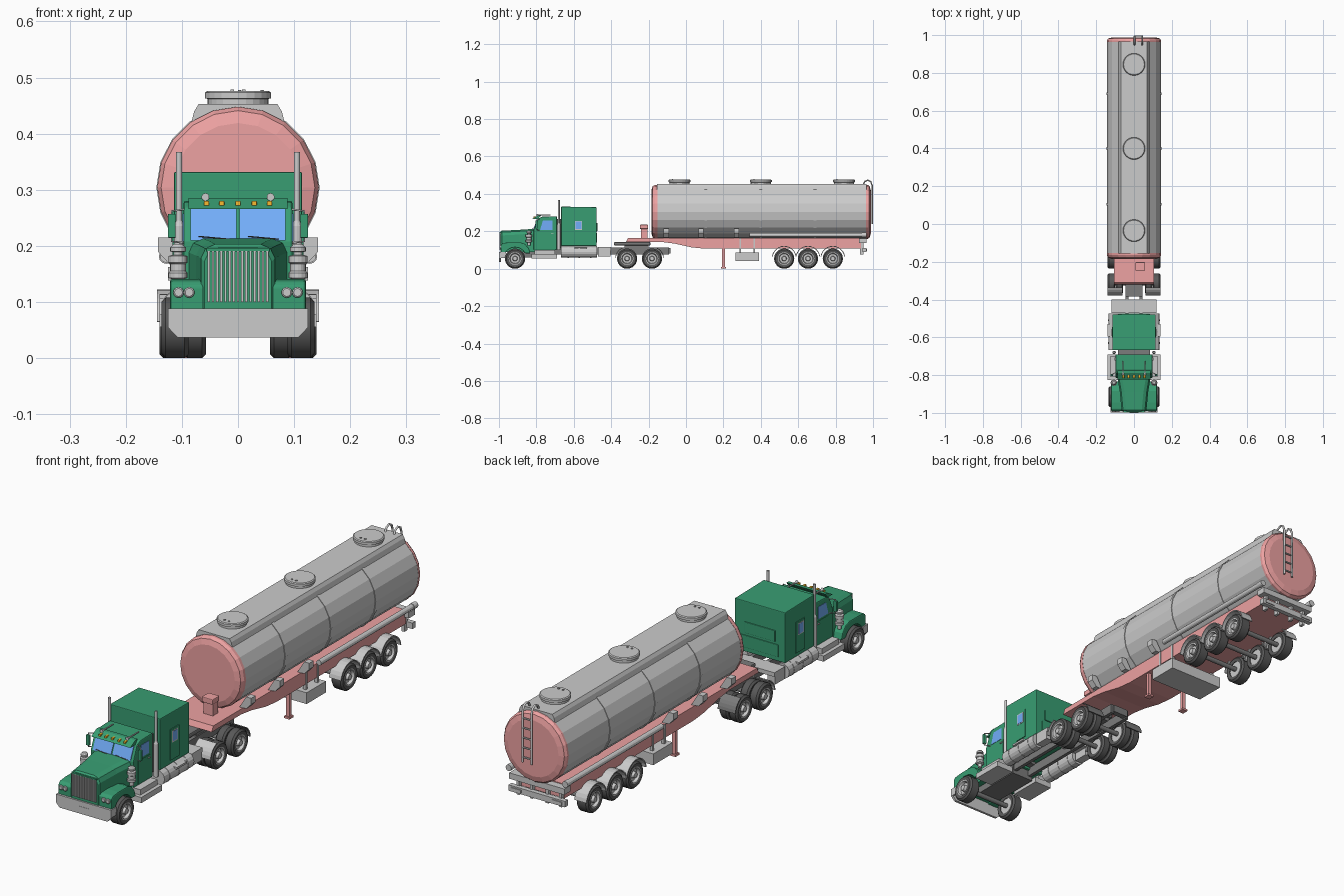
import bpy, bmesh
from math import sin, cos, pi, radians

if "Cube" in bpy.data.objects:
    bpy.data.objects.remove(bpy.data.objects["Cube"])


def material(name, rgb):
    m = bpy.data.materials.new(name)
    m.diffuse_color = (*rgb, 1)
    m.use_nodes = True
    m.node_tree.nodes["Principled BSDF"].inputs["Base Color"].default_value = m.diffuse_color
    return m


RED = material("red", (0.85, 0.36, 0.36))
GREEN = material("green", (0.04, 0.34, 0.17))
BLUE = material("glass_blue", (0.17, 0.42, 0.95))
BLACK = material("black", (0.1, 0.1, 0.1))
DARK = material("dark_grey", (0.2, 0.2, 0.2))
AMBER = material("amber", (0.95, 0.5, 0.03))
AXES = {"x": lambda a, b, h: (h, a, b), "y": lambda a, b, h: (a, h, b), "z": lambda a, b, h: (a, b, h)}


def loft(name, rings, mat=None, mirror=False, bevel=0, caps=True, wrap=False, smooth=False):
    """Skin a list of equal rings of points."""
    bm = bmesh.new()
    vs = [[bm.verts.new(p) for p in r] for r in rings]
    n = len(rings[0])
    pairs = list(zip(vs, vs[1:])) + ([(vs[-1], vs[0])] if wrap else [])
    for a, b in pairs:
        for i in range(n):
            j = (i + 1) % n
            bm.faces.new((a[i], a[j], b[j], b[i]))
    if caps and not wrap:
        bm.faces.new(vs[0])
        bm.faces.new(vs[-1])
    bmesh.ops.remove_doubles(bm, verts=bm.verts, dist=1e-5)
    bmesh.ops.recalc_face_normals(bm, faces=bm.faces)
    me = bpy.data.meshes.new(name)
    bm.to_mesh(me)
    bm.free()
    ob = bpy.data.objects.new(name, me)
    bpy.context.collection.objects.link(ob)
    if mat:
        me.materials.append(mat)
    if smooth:
        bpy.ops.object.select_all(action='DESELECT')
        ob.select_set(True)
        bpy.context.view_layer.objects.active = ob
        bpy.ops.object.shade_smooth_by_angle(angle=radians(30))
    if bevel:
        b = ob.modifiers.new("bevel", 'BEVEL')
        b.width, b.segments = bevel, 2
    if mirror:
        ob.modifiers.new("mirror", 'MIRROR')
    return ob


def prism(name, pts, lo, hi, axis, mat=None, **kw):
    return loft(name, [[AXES[axis](a, b, h) for a, b in pts] for h in (lo, hi)], mat, **kw)


def box(name, x, y, z, mat=None, **kw):
    return prism(name, [(x[0], y[0]), (x[1], y[0]), (x[1], y[1]), (x[0], y[1])], *z, "z", mat, **kw)


def lathe(name, prof, c, axis, mat=None, n=20, **kw):
    """Spin (radius, height) points about an axis through c."""
    rings = []
    for r, h in prof:
        loc = [AXES[axis](r * sin(2 * pi * i / n), r * cos(2 * pi * i / n), h) for i in range(n)]
        rings.append([tuple(p + q for p, q in zip(v, c)) for v in loc])
    kw.setdefault("caps", prof[0][0] > 0)
    return loft(name, rings, mat, **kw)


def rod(name, r, c, axis, lo, hi, mat=None, n=12, **kw):
    return lathe(name, [(r, lo), (r, hi)], c, axis, mat, n, **kw)


def tube(name, pts, r, mirror=False, mat=None):
    cu = bpy.data.curves.new(name, 'CURVE')
    cu.dimensions, cu.bevel_depth, cu.bevel_resolution, cu.use_fill_caps = '3D', r, 1, True
    s = cu.splines.new('POLY')
    s.points.add(len(pts) - 1)
    for p, q in zip(s.points, pts):
        p.co = (*q, 1)
    ob = bpy.data.objects.new(name, cu)
    bpy.context.collection.objects.link(ob)
    bpy.ops.object.select_all(action='DESELECT')
    ob.select_set(True)
    bpy.context.view_layer.objects.active = ob
    bpy.ops.object.convert(target='MESH')
    ob = bpy.context.object
    if mat:
        ob.data.materials.append(mat)
    if mirror:
        ob.modifiers.new("mirror", 'MIRROR')


def arc(cy, cz, r, a0, a1, n=12):
    return [(cy + r * cos(radians(a0 + (a1 - a0) * i / n)), cz + r * sin(radians(a0 + (a1 - a0) * i / n)))
            for i in range(n + 1)]


def wheel(name, x, y, w):
    c = (x, y, 0.054)
    lathe(name + "_tire", [(.033, -w + .003), (.047, -w), (.054, -w + .007), (.054, w - .007), (.047, w), (.033, w - .003)],
          c, "x", BLACK, 24, wrap=True, mirror=True, smooth=True)
    lathe(name + "_rim", [(0, -w + .006), (.034, -w + .006), (.034, w - .001), (.029, w - .001), (.025, w - .013),
          (.014, w - .013), (.011, w), (0, w)], c, "x", None, 24, mirror=True, smooth=True)


# Tank shell, red dished ends and hoops
TC = (0, 0, .304)
rod("tank_shell", .143, TC, "y", -.155, .965, n=20)
lathe("tank_front_end", [(.144, -.153), (.144, -.165), (.137, -.178), (.115, -.185)], TC, "y", RED)
lathe("tank_rear_end", [(.144, .963), (.144, .972), (.137, .982), (.115, .988)], TC, "y", RED)
for y in (.105, .4, .69):
    rod("tank_hoop", .1455, TC, "y", y - .007, y + .007, n=20)
# Walkway and manhole lids on top
prism("top_walkway", [(-.085, .412), (.085, .412), (.078, .44), (.07, .453), (-.07, .453), (-.078, .44)], -.155, .965, "y")
for y in (-.035, .4, .845):
    lathe("manhole_lid", [(.054, .45), (.054, .462), (.059, .463), (.059, .473), (.055, .476)], (0, y, 0), "z", n=24)
    for s in (-1, 1):
        box("lid_bolt", (s * .01 - .003, s * .01 + .003), (y - .04, y - .034), (.474, .479))
# Trailer frame, front box, landing legs
prism("trailer_frame", [(-.32, .143), (-.31, .165), (.935, .165), (.935, .107), (.1, .107), (.03, .114), (-.06, .134), (-.13, .143)],
      -.105, .105, "x", RED)
box("front_control_box", (.012, .054), (-.24, -.206), (.165, .215), RED)
box("control_box_cap", (.008, .058), (-.247, -.202), (.213, .235), RED, bevel=.003)
box("landing_leg", (.082, .097), (.193, .208), (.005, .11), RED, mirror=True)
box("landing_foot", (.077, .102), (.187, .214), (0, .008), RED, mirror=True)
# Slung box with hangers
box("slung_locker", (-.125, .125), (.265, .39), (.04, .086))
for y in (.285, .36):
    box("locker_hanger", (.095, .108), (y, y + .01), (.08, .165), mirror=True)
# Side brackets and side pipe
for y in (-.105, .08, .27):
    prism("tank_bracket", [(.09, .165), (.122, .167), (.143, .19), (.143, .215), (.12, .215)], y - .014, y + .014, "y", mirror=True)
lathe("side_pipe", [(.011, .34), (.011, .94), (.013, .94), (.013, .965)], (.128, 0, .181), "y", n=12, mirror=True)
# Trailer wheels and arched fenders
for k, y in enumerate((.525, .652, .785)):
    wheel("trailer_wheel", .114, y, .026)
    rod("trailer_axle", .01, (0, y, .054), "x", -.1, .1, DARK)
    prism("trailer_fender", arc(y, .056, .066, 8, 172) + arc(y, .056, .062, 172, 8), .09, .144, "x", mirror=True)
# Rear bars and tail lamps
box("rear_shelf", (-.125, .125), (.925, .965), (.138, .162))
box("rear_bumper", (-.128, .128), (.945, .965), (.088, .112))
for x in (.03, .09):
    box("bumper_post", (x, x + .012), (.93, .95), (.075, .15), mirror=True)
box("rear_lamp", (.07, .115), (.963, .969), (.094, .106), mirror=True)
# Ladder with hoops over the top
for x in (.003, .043):
    tube("ladder_rail", [(x, .995, .24), (x, .995, .445), (x, .988, .465), (x, .972, .474), (x, .955, .466), (x, .945, .445)], .0045)
for z in (.26, .3, .34, .38, .42):
    rod("ladder_rung", .0035, (0, .995, z), "x", .003, .043, n=8)

# Tractor chassis, deck and coupling plate
box("chassis_rail", (.03, .045), (-.95, -.09), (.075, .113), DARK, mirror=True)
for y in (-.88, -.42, -.25, -.095):
    box("cross_member", (-.035, .035), (y - .012, y + .012), (.08, .11), DARK)
box("engine_block", (-.05, .05), (-.93, -.7), (.06, .12), DARK)
box("rear_deck", (-.12, .12), (-.47, -.4), (.098, .115))
box("deck_side_step", (.085, .12), (-.47, -.405), (.065, .1), mirror=True)
box("coupling_plate", (-.046, .046), (-.385, -.19), (.125, .142), DARK, bevel=.004)
box("coupling_base", (-.04, .04), (-.33, -.2), (.11, .128), DARK)
# Tractor wheels, rear guards and flaps
wheel("steer_wheel", .112, -.914, .024)
for y in (-.315, -.182):
    for x in (.077, .12):
        wheel("drive_wheel", x, y, .02)
for y in (-.914, -.315, -.182):
    rod("tractor_axle", .01, (0, y, .054), "x", -.1, .1, DARK)
prism("drive_guard", arc(-.315, .054, .064, 110, 175, 5) + arc(-.315, .054, .06, 175, 110, 5), .06, .14, "x", mirror=True)
prism("rear_guard", arc(-.182, .054, .064, 5, 65, 5) + arc(-.182, .054, .06, 65, 5, 5), .06, .14, "x", DARK, mirror=True)
# Fuel tanks with straps, and cab steps
rod("fuel_tank", .031, (.104, 0, .09), "y", -.668, -.475, n=16, mirror=True)
for y in (-.63, -.57, -.51):
    rod("fuel_tank_strap", .0325, (.104, 0, .09), "y", y - .004, y + .004, n=16, mirror=True)
box("tank_step", (.125, .14), (-.595, -.53), (.105, .113), mirror=True)
box("cab_step", (.06, .14), (-.825, -.69), (.055, .078), mirror=True)
box("upper_step", (.085, .125), (-.81, -.7), (.078, .1), mirror=True)


# Hood and grille
def hood_ring(y, w, t):
    half = [(w, .088), (w, t - .025), (w - .008, t - .008), (w - .025, t)]
    return [(x, y, z) for x, z in half] + [(-x, y, z) for x, z in half[::-1]]


loft("hood", [hood_ring(-.992, .06, .197), hood_ring(-.985, .066, .203), hood_ring(-.89, .075, .208), hood_ring(-.8, .09, .214)], GREEN)
for i in range(15):
    x = -.052 + i * .104 / 14
    box("grille_bar", (x - .0022, x + .0022), (-.998, -.988), (.1, .191))
box("grille_header", (-.056, .056), (-.997, -.988), (.19, .196), GREEN)
# Fenders, headlights, bumper
prism("front_fender", [(-.99, .082), (-.99, .128), (-.98, .137), (-.945, .141), (-.885, .141), (-.86, .132), (-.84, .108), (-.832, .082)]
      + arc(-.914, .054, .06, 28, 152), .06, .121, "x", GREEN, mirror=True, bevel=.004)
for x in (.087, .106):
    lathe("headlight", [(.0095, -.985), (.0095, -.994), (.007, -.996)], (x, 0, .117), "y", n=16, mirror=True)
prism("front_bumper", [(-.125, .088), (-.125, .055), (-.108, .037), (.108, .037), (.125, .055), (.125, .088)], -.999, -.989, "y")
box("bumper_return", (.118, .125), (-.99, -.965), (.056, .088), mirror=True)
box("plate", (-.025, .025), (-1, -.998), (.045, .067))
# Cab, windows, sun visor and marker lamps
prism("cab", [(-.815, .1), (-.815, .208), (-.79, .268), (-.77, .278), (-.69, .28), (-.69, .1)], -.097, .097, "x", GREEN, bevel=.004)
for x in (-.085, .003):
    prism("windshield", [(-.818, .21), (-.794, .266), (-.788, .266), (-.812, .21)], x, x + .082, "x", BLUE)
    tube("wiper", [(x + .015, -.819, .217), (x + .07, -.821, .212)], .0012, mat=BLACK)
prism("door_window", [(-.78, .208), (-.765, .258), (-.715, .258), (-.715, .208)], .096, .0985, "x", BLUE, mirror=True)
box("door_panel", (.096, .0985), (-.785, -.705), (.105, .2), GREEN, mirror=True)
box("door_handle", (.097, .102), (-.722, -.708), (.187, .191), mirror=True)
prism("sun_visor", [(-.823, .266), (-.79, .285), (-.775, .285), (-.79, .266)], -.088, .088, "x", GREEN)
for x in (-.056, -.029, 0, .029, .056):
    box("marker_lamp", (x - .0045, x + .0045), (-.815, -.795), (.272, .28), AMBER, bevel=.001)
lathe("air_horn", [(.007, -.8), (.003, -.785), (.0025, -.725)], (.058, 0, .287), "y", n=10, mirror=True)
# Sleeper with side doors
box("cab_link", (-.085, .085), (-.695, -.66), (.11, .265), DARK)
prism("sleeper", [(-.667, .122), (-.667, .332), (-.478, .329), (-.478, .122)], -.114, .114, "x", GREEN, bevel=.003)
box("sleeper_door", (.113, .117), (-.602, -.545), (.138, .264), GREEN, mirror=True)
box("sleeper_window_frame", (.116, .1178), (-.594, -.556), (.208, .256), mirror=True)
box("sleeper_window", (.117, .1186), (-.59, -.56), (.212, .252), BLUE, mirror=True)
box("sleeper_rear_panel", (-.07, .07), (-.48, -.474), (.2, .245), GREEN, bevel=.002)
box("sleeper_lower_panel", (-.085, .085), (-.48, -.475), (.14, .19), GREEN, bevel=.002)
# Exhaust stacks, air cleaners, mirrors
lathe("exhaust_stack", [(.009, .1), (.009, .235), (.0055, .245), (.0055, .367)], (.105, -.68, 0), "z", n=12, mirror=True)
lathe("air_cleaner", [(.008, .125), (.008, .14), (.017, .143), (.017, .152), (.014, .155), (.014, .168), (.017, .17), (.017, .182),
      (.008, .184), (.008, .189), (.014, .19), (.014, .197), (.008, .203)], (.107, -.84, 0), "z", n=16, mirror=True)
box("mirror", (.111, .125), (-.805, -.794), (.214, .257), GREEN, mirror=True, bevel=.002)
tube("mirror_arm", [(.095, -.785, .265), (.118, -.798, .262), (.118, -.798, .208), (.095, -.785, .205)], .002, True)
